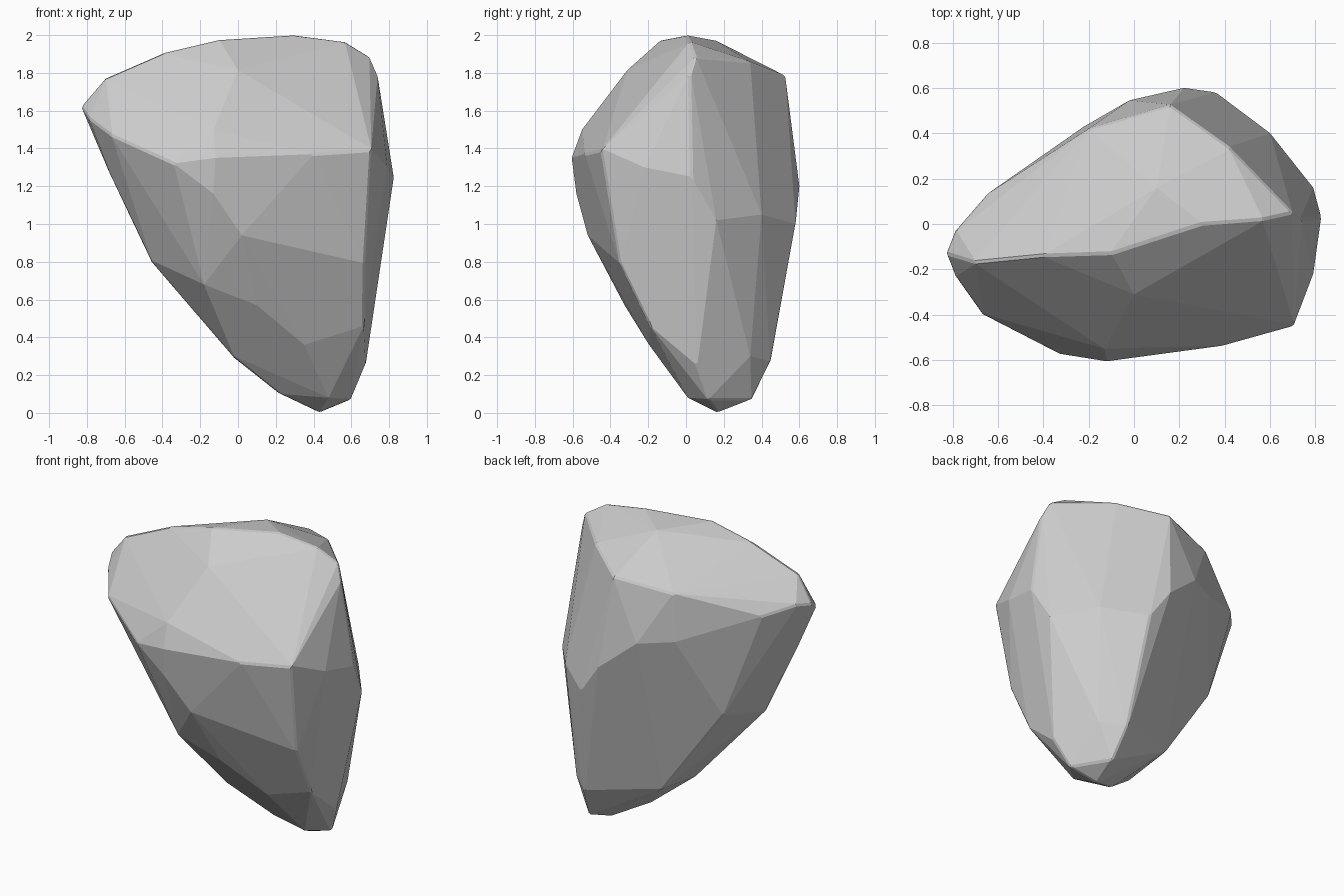
import bpy, bmesh

# Corner points of the stone, level by level; their hull gives the flat cut faces
crown = [(-.1, -.13, 1.975), (.3, 0, 2), (.57, .02, 1.965), (.7, .05, 1.885), (.74, .02, 1.79),
         (-.4, -.14, 1.905), (-.7, -.17, 1.775), (.16, .525, 1.785), (.42, .34, 1.86),
         (-.2, .42, 1.73), (0, -.31, 1.815), (.1, .16, 1.97)]
shoulder = [(-.83, -.13, 1.62), (-.79, -.03, 1.64), (-.79, -.23, 1.56), (-.67, -.4, 1.47),
            (-.34, -.57, 1.32), (-.12, -.605, 1.35), (.4, -.535, 1.37), (.705, -.45, 1.39),
            (-.02, .545, 1.4), (-.22, .43, 1.42), (-.65, .13, 1.59), (-.13, -.55, 1.5)]
girdle = [(.825, .03, 1.25), (.79, -.22, 1.3), (.22, .6, 1.2), (.36, .58, 1.0), (.6, .4, 1.05),
          (.79, .16, 1.02), (-.13, -.58, 1.16), (.02, -.52, .94), (.67, -.35, .79),
          (-.65, -.18, 1.2), (-.46, -.18, .8), (-.41, .2, .9)]
taper = [(-.18, -.365, .68), (.1, -.325, .57), (.35, -.195, .36), (.665, -.19, .46),
         (-.02, .27, .34), (-.02, -.08, .29), (.43, .45, .27), (.56, .34, .3), (.675, .06, .25)]
foot = [(.22, .05, .1), (.43, .17, 0), (.6, .12, .07), (.46, .35, .07), (.48, .01, .08)]

bm = bmesh.new()
for p in crown + shoulder + girdle + taper + foot:
    bm.verts.new(p)
bmesh.ops.convex_hull(bm, input=bm.verts)
loose = [v for v in bm.verts if not v.link_faces]
bmesh.ops.delete(bm, geom=loose, context='VERTS')

# Merge nearly coplanar triangles into facets and soften the arrises a little
bmesh.ops.dissolve_limit(bm, angle_limit=.05, verts=bm.verts, edges=bm.edges)
sharp = [e for e in bm.edges if len(e.link_faces) == 2 and e.calc_face_angle(0) > .6]
bmesh.ops.bevel(bm, geom=sharp, offset=.01, segments=1, affect='EDGES', clamp_overlap=True)
bmesh.ops.recalc_face_normals(bm, faces=bm.faces)

mesh = bpy.data.meshes.new("rock")
bm.to_mesh(mesh)
bm.free()
bpy.context.collection.objects.link(bpy.data.objects.new("rock", mesh))
